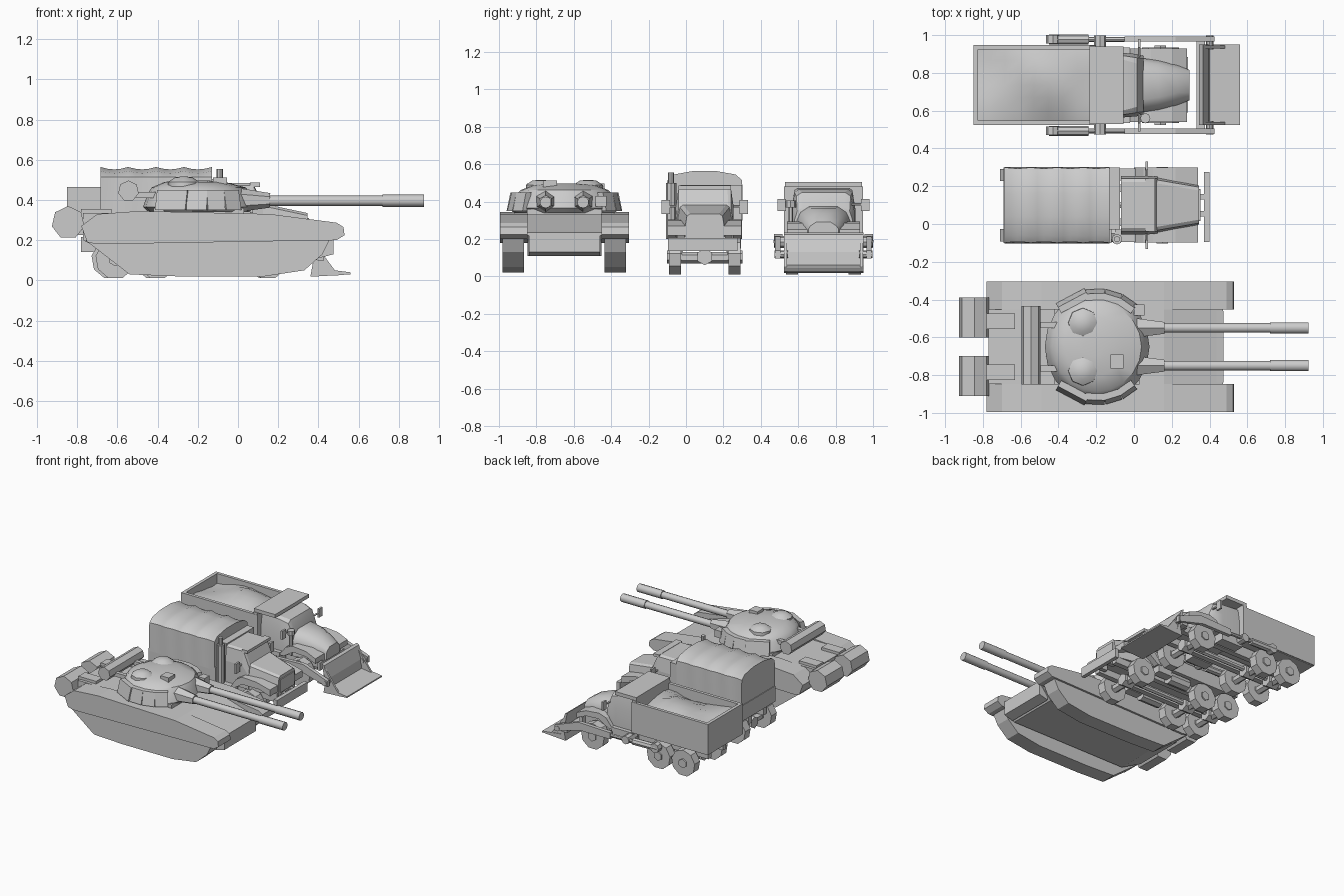
import bpy, bmesh, math, random
from mathutils import Vector, Matrix
random.seed(3)
CY = 0.0  # current vehicle centre line


def finish(name, bm, smooth=0):
    bmesh.ops.recalc_face_normals(bm, faces=bm.faces[:])
    me = bpy.data.meshes.new(name)
    bm.to_mesh(me)
    bm.free()
    ob = bpy.data.objects.new(name, me)
    ob.location.y = CY
    bpy.context.collection.objects.link(ob)
    if smooth:
        bpy.ops.object.select_all(action='DESELECT')
        ob.select_set(True)
        bpy.context.view_layer.objects.active = ob
        bpy.ops.object.shade_smooth_by_angle(angle=math.radians(smooth))
    return ob


def loft(name, rings, smooth=0):
    bm = bmesh.new()
    vs = [[bm.verts.new(p) for p in r] for r in rings]
    n = len(vs[0])
    for a, b in zip(vs, vs[1:]):
        for i in range(n):
            bm.faces.new((a[i], a[(i + 1) % n], b[(i + 1) % n], b[i]))
    bm.faces.new(vs[0])
    bm.faces.new(vs[-1])
    return finish(name, bm, smooth)


def prism(name, pts, y0, y1):
    return loft(name, [[(x, y, z) for x, z in pts] for y in (y0, y1)])


def box(name, x0, x1, y0, y1, z0, z1):
    return prism(name, [(x0, z0), (x1, z0), (x1, z1), (x0, z1)], y0, y1)


def rod(name, a, b, r, n=8, r2=None, smooth=0, turn=0):
    a, b = Vector(a), Vector(b)
    d = b - a
    bm = bmesh.new()
    m = Matrix.Translation((a + b) / 2) @ d.to_track_quat('Z', 'Y').to_matrix().to_4x4() @ Matrix.Rotation(turn, 4, 'Z')
    bmesh.ops.create_cone(bm, cap_ends=True, segments=n, radius1=r, radius2=r if r2 is None else r2, depth=d.length, matrix=m)
    return finish(name, bm, smooth)


def disc(r_x, r_y, z, cx=0, cy=0, n=20):
    return [(cx + r_x * math.cos(2 * math.pi * i / n), cy + r_y * math.sin(2 * math.pi * i / n), z) for i in range(n)]


# ---------- twin-gun tank ----------
CY = -0.65
for s in (-1, 1):
    prism("track_fender", [(-.78, .27), (-.7, .33), (-.49, .345), (.16, .33), (.49, .287), (.525, .265),
                           (.53, .225), (.49, .2), (-.7, .18), (-.75, .19)], s * .197, s * .345)
    prism("track", [(-.76, .2), (-.54, .03), (-.3, .02), (.13, .02), (.33, .05), (.42, .13), (.46, .21)], s * .215, s * .33)
    # rear drums and their mounts
    rod("rear_drum", (-.845, s * .05, .287), (-.845, s * .26, .287), .083, 7, smooth=0)
    box("drum_mount", -.78, -.63, s * .095, s * .175, .28, .355)
    # roll bracket
    box("roll_bracket", -.51, -.4, s * .1, s * .13, .41, .44)
    # guns
    y = s * .1
    rod("gun_mantlet", (.0, y, .4), (.16, y, .398), .06, 6, .036)
    rod("gun_barrel", (.14, y, .396), (.74, y, .396), .026, 10, smooth=40)
    rod("gun_muzzle", (.72, y, .396), (.925, y, .396), .031, 10, smooth=40)
    # domed hatches
    loft("hatch_dome", [disc(.08, .08, .46, -.27, s * .127, 8), disc(.078, .078, .49, -.27, s * .127, 8),
                        disc(.045, .045, .512, -.27, s * .127, 8), disc(.01, .01, .517, -.27, s * .127, 8)], 50)
    # armour plates round the turret side
    for ang, w in ((118, .17), (92, .1), (73, .09), (55, .09)):
        a = math.radians(ang)
        n, t = Vector((math.cos(a), math.sin(a))), Vector((-math.sin(a), math.cos(a)))
        rings = []
        for z, r in ((.35, .305), (.45, .282)):
            ps = []
            for dr, dt in ((-.035, -1), (0, -1), (0, 1), (-.035, 1)):
                p = n * (r + dr) + t * dt * w / 2
                ps.append((p.x - .195, s * p.y, z))
            rings.append(ps)
        loft("armour_plate", rings)
prism("tank_hull", [(-.77, .335), (.16, .33), (.47, .235), (.47, .22), (.38, .11), (-.6, .11), (-.77, .2)], -.197, .197)
prism("front_plate", [(.4, .255), (.475, .235), (.475, .13), (.4, .11)], -.19, .19)
box("turret_ring", -.42, .03, -.2, .2, .32, .36)
loft("turret", [disc(rx, ry, z, -.195 + o, 0) for rx, ry, z, o in
                ((.25, .27, .34, 0), (.277, .297, .365, 0), (.255, .265, .43, 0), (.235, .235, .462, 0),
                 (.15, .16, .49, -.02), (.05, .05, .498, -.02))], 35)
box("turret_sight", -.125, -.055, -.115, -.04, .46, .512)
box("gunner_optic", 0, .055, .165, .225, .375, .43)
rod("stowage_roll", (-.545, -.2, .445), (-.545, .215, .445), .052, 7)


# ---------- shared truck running gear ----------
def running_gear(wheels, x0, x1, track):
    for s in (-1, 1):
        box("chassis_rail", x0, x1, s * .07, s * .11, .14, .215)
        for x in wheels:
            rod("wheel", (x, s * (track - .065), .105), (x, s * track, .105), .1, 9)
            rod("wheel_hub", (x, s * (track - .07), .105), (x, s * (track + .01), .105), .035, 6)
    for x in wheels:
        rod("axle", (x, -track + .05, .1), (x, track - .05, .1), .03, 6)
        rod("axle_gear", (x - .045, 0, .105), (x + .045, 0, .105), .045, 6)
    rod("drive_shaft", (wheels[0], 0, .12), (wheels[-1], 0, .12), .018, 6)


def block(x, w, z0, z1, wt=None, c=.0):
    # cross-section at x with narrower top and a corner chamfer
    wt = w if wt is None else wt
    return [(x, -w, z0), (x, w, z0), (x, w, z0 + (z1 - z0) * .6), (x, wt, z1 - c), (x, wt - c * 1.5, z1),
            (x, -wt + c * 1.5, z1), (x, -wt, z1 - c), (x, -w, z0 + (z1 - z0) * .6)]


# ---------- canvas-covered truck ----------
CY = 0.1
running_gear((-.61, -.4, .15), -.68, .34, .192)
box("cargo_bed", -.69, -.12, -.2, .2, .2, .32)
sections = []
for i in range(17):
    k = .012 * abs(math.sin(i * math.pi / 4))
    h = [(.203, .3), (.203 - k * .5, .42), (.2 - k * .5, .515), (.165 - k * .5, .545 - k), (.06, .564 - k)]
    ring = h + [(-y, z) for y, z in reversed(h)]
    sections.append([(-.685 + .555 * i / 16, y, z) for y, z in ring])
loft("canvas_cover", sections, 40)
box("cab_rack", -.13, -.075, -.13, .2, .2, .49)
rod("exhaust_stack", (-.09, -.18, .2), (-.09, -.18, .5), .028, 8, smooth=40)
rod("exhaust_pipe", (-.09, -.18, .49), (-.09, -.18, .555), .016, 8, smooth=40)
loft("cab", [block(-.07, .155, .2, .485, .14, .012), block(.075, .155, .2, .485, .14, .012),
             block(.125, .15, .2, .37, .14, .01)])
box("sun_visor", .06, .11, -.14, .14, .465, .487)
loft("hood", [block(.11, .147, .19, .385, .135, .012), block(.345, .103, .19, .335, .095, .012)])
box("grille", .34, .352, -.085, .085, .21, .31)
box("front_bumper", .37, .4, -.195, .175, .135, .205)
for s in (-1, 1):
    prism("front_fender", [(.0, .2), (.05, .275), (.1, .305), (.22, .3), (.34, .27), (.34, .22), (.25, .25), (.1, .25), (.03, .2)],
          s * .085, s * .198)
    box("bumper_bracket", .3, .38, s * .03, s * .06, .15, .2)
    box("side_step", -.1, .02, s * .13, s * .195, .15, .21)
    box("mirror", .06, .075, s * .185, s * .232, .335, .41)
    rod("mirror_arm", (.065, s * .15, .375), (.065, s * .2, .375), .007, 5)
    rod("fuel_tank", (-.27, s * .15, .16), (-.1, s * .15, .16), .045, 8)

# ---------- bulldozer dump truck ----------
CY = 0.735
running_gear((-.63, -.42, .14), -.78, .28, .2)
box("dump_bed_floor", -.84, -.2, -.205, .205, .225, .26)
box("dump_bed_tailgate", -.85, -.825, -.21, .21, .23, .465)
box("dump_bed_headboard", -.235, -.2, -.21, .21, .23, .48)
for s in (-1, 1):
    box("dump_bed_side", -.85, -.2, s * .188, s * .212, .23, .465)
box("cab_canopy", -.235, -.055, -.205, .205, .478, .505)
# earth load
bm = bmesh.new()
bmesh.ops.create_grid(bm, x_segments=8, y_segments=6, size=1)
for v in bm.verts:
    x, y = v.co.x, v.co.y
    v.co = (-.53 + .305 * x, .195 * y, .405 + .045 * (1 - x * x) * (1 - y * y) + .02 * math.sin(3 * x + 2 * y) + random.uniform(-.006, .006))
finish("earth_load", bm, 60)
# cab and nose
loft("cab", [block(-.2, .17, .2, .47, .155, .01), block(-.05, .17, .2, .465, .155, .015),
             block(.015, .165, .2, .45, .145, .02), block(.05, .155, .2, .37, .14, .02)], 25)
loft("nose", [block(.03, .145, .19, .375, .125, .03), block(.13, .13, .19, .365, .11, .03),
              block(.23, .105, .19, .335, .085, .03), block(.295, .08, .2, .29, .07, .02)], 35)
box("front_bumper", .262, .285, -.145, .15, .14, .2)
rod("air_filter_post", (.06, -.175, .25), (.06, -.175, .385), .013, 6)
rod("air_filter", (.06, -.175, .37), (.06, -.175, .405), .027, 8)
for s in (-1, 1):
    prism("front_fender", [(-.03, .2), (.03, .275), (.09, .295), (.2, .285), (.28, .25), (.28, .21), (.2, .245), (.09, .25), (.01, .2)],
          s * .08, s * .195)
    box("side_step", -.2, -.02, s * .12, s * .2, .14, .22)
    box("mirror", .02, .035, s * .2, s * .245, .35, .415)
    rod("mirror_arm", (.027, s * .15, .385), (.027, s * .21, .385), .007, 5)
    # lifting rams and arms
    y = s * .242
    rod("ram_cylinder", (-.45, y, .19), (-.24, y, .185), .026, 8, smooth=40)
    rod("ram_end", (-.43, s * .22, .19), (-.43, s * .265, .19), .036, 8)
    rod("ram_rod", (-.25, y, .185), (-.05, y, .18), .013, 8, smooth=40)
    rod("arm_pivot", (-.18, s * .15, .185), (-.18, s * .262, .185), .032, 8)
    prism("push_arm", [(-.05, .155), (-.05, .205), (.22, .215), (.425, .14), (.425, .095), (.2, .155)], s * .23, s * .258)
    rod("arm_pin", (.4, s * .19, .118), (.4, s * .262, .118), .02, 8)
    # scoop cheeks
    prism("scoop_side", [(.355, .225), (.39, .12), (.37, .025), (.5, .025), (.43, .12)], s * .195, s * .21)
# scoop: back wall curling into the floor
prism("scoop_blade", [(.345, .235), (.365, .225), (.395, .13), (.4, .06), (.56, .04), (.56, .03), (.36, .018), (.375, .1)], -.21, .215)
box("scoop_crossbar", .33, .375, -.24, .24, .095, .13)
